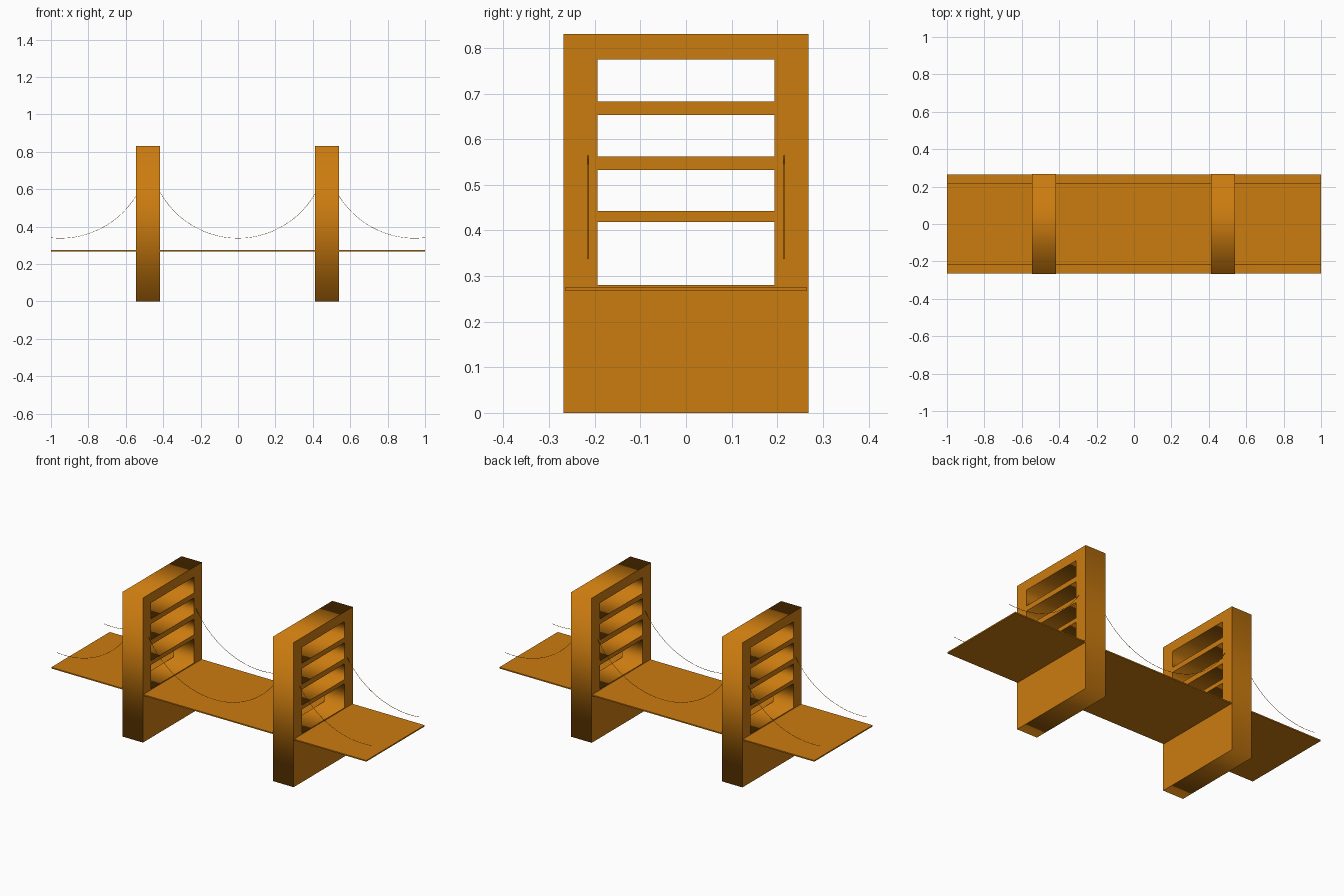
import bpy, math

if "Cube" in bpy.data.objects:
    bpy.data.objects.remove(bpy.data.objects["Cube"])

mat = bpy.data.materials.new("bridge_orange")
mat.diffuse_color = (0.6, 0.2, 0.005, 1)
mat.use_nodes = True
mat.node_tree.nodes["Principled BSDF"].inputs["Base Color"].default_value = mat.diffuse_color


def finish(obj):
    bpy.context.collection.objects.link(obj)
    bpy.ops.object.select_all(action='DESELECT')
    obj.select_set(True)
    bpy.context.view_layer.objects.active = obj
    bpy.ops.object.convert(target='MESH')
    obj = bpy.context.object
    obj.data.materials.clear()
    obj.data.materials.append(mat)
    return obj


def add_path(curve, pts, cyclic):
    s = curve.splines.new('POLY')
    s.points.add(len(pts) - 1)
    for p, co in zip(s.points, pts):
        p.co = (*co, 1)
    s.use_cyclic_u = cyclic


def rect(half, z0, z1):
    return [(-half, z0, 0), (half, z0, 0), (half, z1, 0), (-half, z1, 0)]


# Towers: rectangular profile with four windows, extruded along x
def tower(name, x):
    c = bpy.data.curves.new(name, 'CURVE')
    c.dimensions = '2D'
    c.fill_mode = 'BOTH'
    c.extrude = 0.065
    add_path(c, rect(0.268, 0, 0.83), True)
    for z0, z1 in ((0.28, 0.418), (0.442, 0.532), (0.562, 0.653), (0.682, 0.774)):
        add_path(c, rect(0.194, z0, z1), True)
    o = bpy.data.objects.new(name, c)
    o.rotation_euler = (math.pi / 2, 0, math.pi / 2)
    o.location.x = x
    finish(o)


tower("left_tower", -0.481)
tower("right_tower", 0.476)

# Road deck
bpy.ops.mesh.primitive_cube_add(size=1, location=(0, 0, 0.2715))
deck = bpy.context.object
deck.name = "road_deck"
deck.scale = (2, 0.53, 0.007)
deck.data.materials.append(mat)

# Suspension cables: circular sags between and outside the towers
R, LOW = 0.475, 0.338


def cable(name, cx, x0, x1, y):
    a0, a1 = (math.asin((x - cx) / R) for x in (x0, x1))
    n = 28
    pts = []
    for i in range(n + 1):
        a = a0 + (a1 - a0) * i / n
        pts.append((cx + R * math.sin(a), y, LOW + R * (1 - math.cos(a))))
    c = bpy.data.curves.new(name, 'CURVE')
    c.dimensions = '3D'
    c.bevel_depth = 0.001
    c.bevel_resolution = 1
    c.use_fill_caps = True
    add_path(c, pts, False)
    finish(bpy.data.objects.new(name, c))


for side, y in (("front", -0.215), ("back", 0.215)):
    cable(side + "_middle_cable", 0, -0.43, 0.43, y)
    cable(side + "_left_cable", -0.95, -1, -0.53, y)
    cable(side + "_right_cable", 0.945, 0.525, 1, y)
